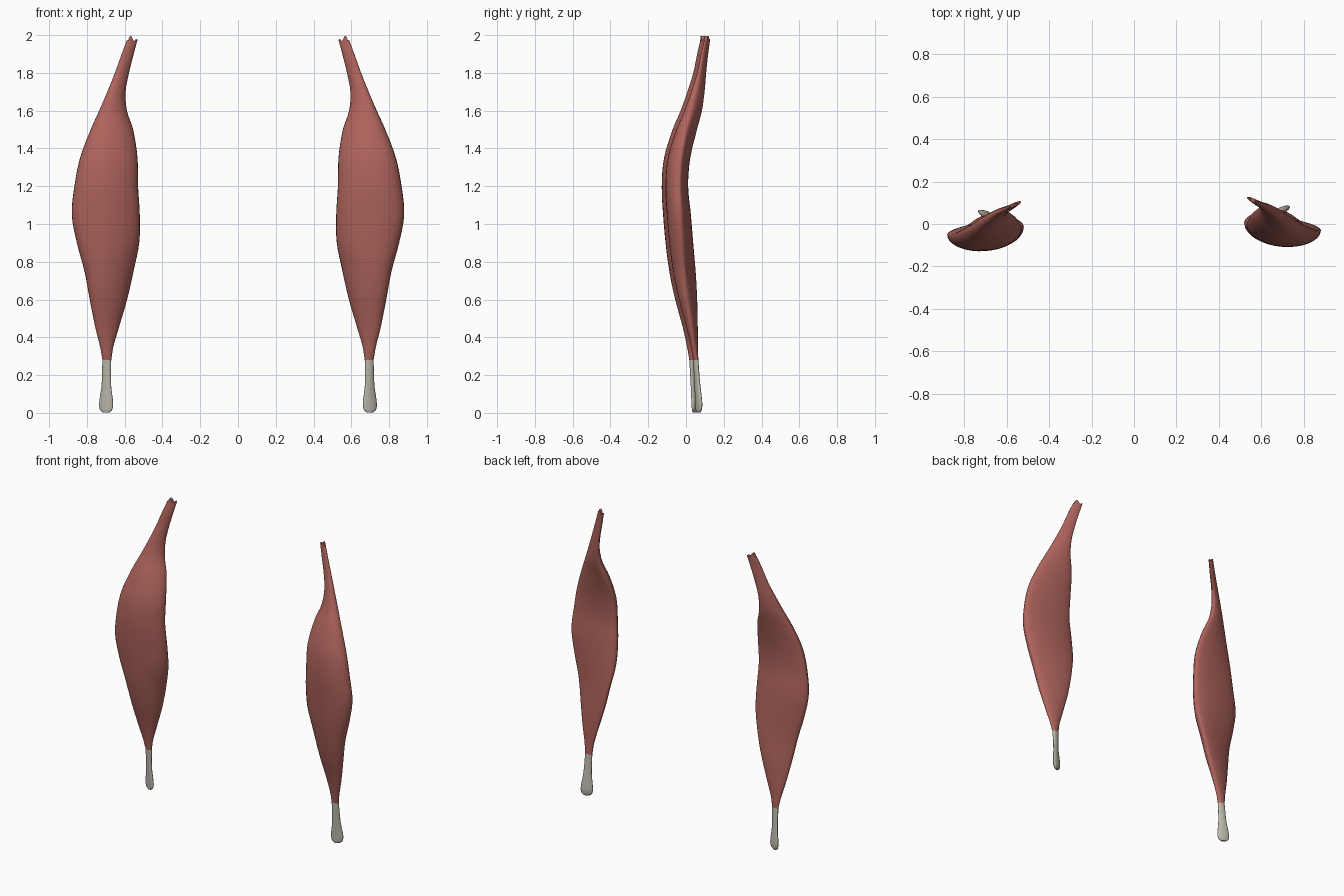
import bpy, bmesh, math

if "Cube" in bpy.data.objects:
    bpy.data.objects.remove(bpy.data.objects["Cube"])

# Cross-sections: z, inner x, outer x, inner-edge y, outer-edge y, front bulge, back bulge
TENDON = [
    (0.002, .683, .715, .060, .072, .008, .008),
    (0.015, .667, .730, .058, .078, .013, .012),
    (0.05, .661, .735, .057, .080, .016, .014),
    (0.15, .672, .722, .054, .069, .015, .012),
    (0.28, .671, .718, .051, .056, .016, .012),
]
MUSCLE = [
    TENDON[-1],
    (0.35, .660, .730, .050, .045, .022, .015),
    (0.45, .631, .755, .050, .030, .035, .020),
    (0.60, .587, .785, .047, .008, .062, .025),
    (0.75, .553, .813, .040, -.010, .080, .026),
    (0.90, .523, .853, .018, -.022, .084, .035),
    (1.05, .520, .880, .000, -.030, .085, .038),
    (1.20, .529, .866, -.008, -.035, .086, .030),
    (1.35, .532, .836, .005, -.028, .083, .030),
    (1.50, .555, .780, .045, .000, .070, .028),
    (1.60, .588, .735, .072, .025, .052, .027),
    (1.70, .595, .692, .090, .050, .038, .020),
    (1.80, .577, .652, .102, .072, .024, .013),
    (1.90, .552, .616, .114, .088, .018, .010),
    (1.975, .532, .588, .125, .103, .013, .008),
]
SIDES, STEPS = 32, 4


def smooth_rows(rows):
    """Catmull-Rom interpolation with non-uniform z handled by finite tangents."""
    out = []
    n = len(rows)

    def slope(i, k):
        a, b = rows[max(i - 1, 0)], rows[min(i + 1, n - 1)]
        return (b[k] - a[k]) / (b[0] - a[0])
    for i in range(n - 1):
        a, b = rows[i], rows[i + 1]
        h = b[0] - a[0]
        for s in range(STEPS):
            t = s / STEPS
            row = [a[0] + h * t]
            for k in range(1, 7):
                row.append((2*t**3 - 3*t*t + 1) * a[k] + (t**3 - 2*t*t + t) * h * slope(i, k)
                           + (3*t*t - 2*t**3) * b[k] + (t**3 - t*t) * h * slope(i + 1, k))
            out.append(row)
    return out + [list(rows[-1])]


def frayed(u):
    """Height offset of the split upper end, u from -1 (inner) to 1 (outer)."""
    pts = [(-1, 0), (-.7, .005), (-.35, -.008), (.3, .025), (.6, .012), (.8, -.005), (1, .0)]
    for (a, p), (b, q) in zip(pts, pts[1:]):
        if u <= b:
            return p + (q - p) * (u - a) / (b - a)
    return 0


def loft(name, rows, side, dy, mat, cap_first, cap_last):
    bm = bmesh.new()
    rings = []
    rows = smooth_rows(rows)
    for j, (z, xl, xr, yl, yr, front, back) in enumerate(rows):
        ring = []
        for i in range(SIDES):
            a = 2 * math.pi * i / SIDES
            u, v = math.cos(a), math.sin(a)
            x = (xl + xr) / 2 + u * (xr - xl) / 2
            y = (yl + yr) / 2 + u * (yr - yl) / 2 + v * (back if v > 0 else front)
            dz = frayed(u) if cap_last and j == len(rows) - 1 else 0
            ring.append(bm.verts.new((side * x, y + dy, z + dz)))
        rings.append(ring)
    for a, b in zip(rings, rings[1:]):
        for i in range(SIDES):
            k = (i + 1) % SIDES
            bm.faces.new((a[i], a[k], b[k], b[i]))
    # end caps bridged straight across from front to back
    for ring, on in ((rings[0], cap_first), (rings[-1], cap_last)):
        if on:
            for i in range(SIDES // 2):
                q = [ring[i], ring[i + 1], ring[-i - 1], ring[-i]]
                bm.faces.new(list(dict.fromkeys(q)))
    bmesh.ops.recalc_face_normals(bm, faces=bm.faces)
    # open ends: make sure normals point away from the part's axis
    f = min(bm.faces, key=lambda f: f.calc_center_median().y if .25 < f.calc_center_median().z < 1.3 else 9)
    if f.normal.y > 0:
        bmesh.ops.reverse_faces(bm, faces=bm.faces)
    me = bpy.data.meshes.new(name)
    bm.to_mesh(me)
    bm.free()
    me.materials.append(mat)
    ob = bpy.data.objects.new(name, me)
    bpy.context.collection.objects.link(ob)
    bpy.context.view_layer.objects.active = ob
    ob.select_set(True)
    bpy.ops.object.shade_smooth_by_angle(angle=math.radians(50))
    ob.select_set(False)


def material(name, color):
    m = bpy.data.materials.new(name)
    m.diffuse_color = color
    m.use_nodes = True
    m.node_tree.nodes["Principled BSDF"].inputs["Base Color"].default_value = m.diffuse_color
    return m


red = material("muscle_red", (.42, .125, .105, 1))
pale = material("tendon_pale", (.50, .48, .41, 1))

# Mirrored pair, the left one set slightly further forward
for label, side, dy in (("right", 1, 0.0), ("left", -1, -0.02)):
    loft("muscle_belly_" + label, MUSCLE, side, dy, red, False, True)
    loft("tendon_" + label, TENDON, side, dy, pale, True, False)
